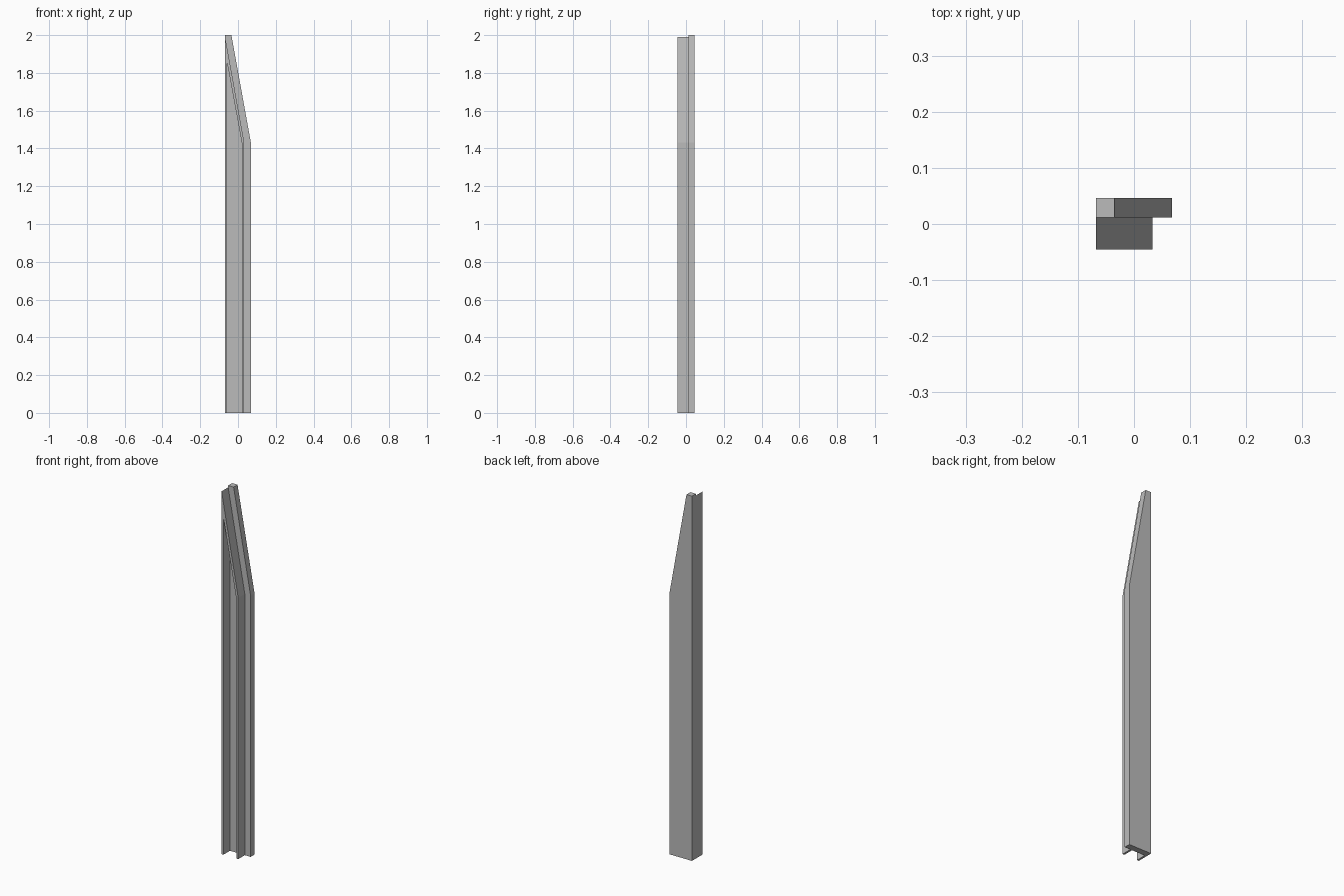
import bpy
import bmesh
from mathutils import Vector

cube = bpy.data.objects.get("Cube")
if cube:
    bpy.data.objects.remove(cube, do_unlink=True)

grey = bpy.data.materials.new("plain grey")
grey.use_nodes = True
colour = (0.5, 0.5, 0.5, 1)
grey.diffuse_color = colour
grey.node_tree.nodes["Principled BSDF"].inputs["Base Color"].default_value = colour


def prism(name, outline, front, back, open_back=False):
    """Extrude an x-z outline from y = front to y = back."""
    bm = bmesh.new()
    face = bm.faces.new([bm.verts.new((x, front, z)) for x, z in outline])
    result = bmesh.ops.extrude_face_region(bm, geom=[face], use_keep_orig=True)
    moved = [v for v in result["geom"] if isinstance(v, bmesh.types.BMVert)]
    bmesh.ops.translate(bm, verts=moved, vec=Vector((0, back - front, 0)))
    bmesh.ops.recalc_face_normals(bm, faces=bm.faces)
    if open_back:
        caps = [f for f in bm.faces if all(abs(v.co.y - back) < 1e-5 for v in f.verts)]
        bmesh.ops.delete(bm, geom=caps, context="FACES_ONLY")
    mesh = bpy.data.meshes.new(name)
    bm.to_mesh(mesh)
    bm.free()
    mesh.materials.append(grey)
    obj = bpy.data.objects.new(name, mesh)
    bpy.context.collection.objects.link(obj)
    return obj


LEFT, RIGHT, LIP = -0.068, 0.068, 0.033
SHOULDER, TOP = 1.432, 2.0
FRONT, JOINT, BACK = -0.045, 0.012, 0.046

# Back plate with the slanted top
prism("back_plate",
      [(LEFT, 0), (RIGHT, 0), (RIGHT, SHOULDER), (-0.035, TOP), (LEFT, TOP)],
      JOINT, BACK)

# Thin rim: two side walls joined by a sloping wall, open at the foot
prism("channel_rim",
      [(LEFT, 0), (-0.057, 0), (-0.057, 1.85), (0.022, 1.42), (0.022, 0),
       (LIP, 0), (LIP, SHOULDER), (LEFT, 1.99)],
      FRONT, JOINT, open_back=True)
